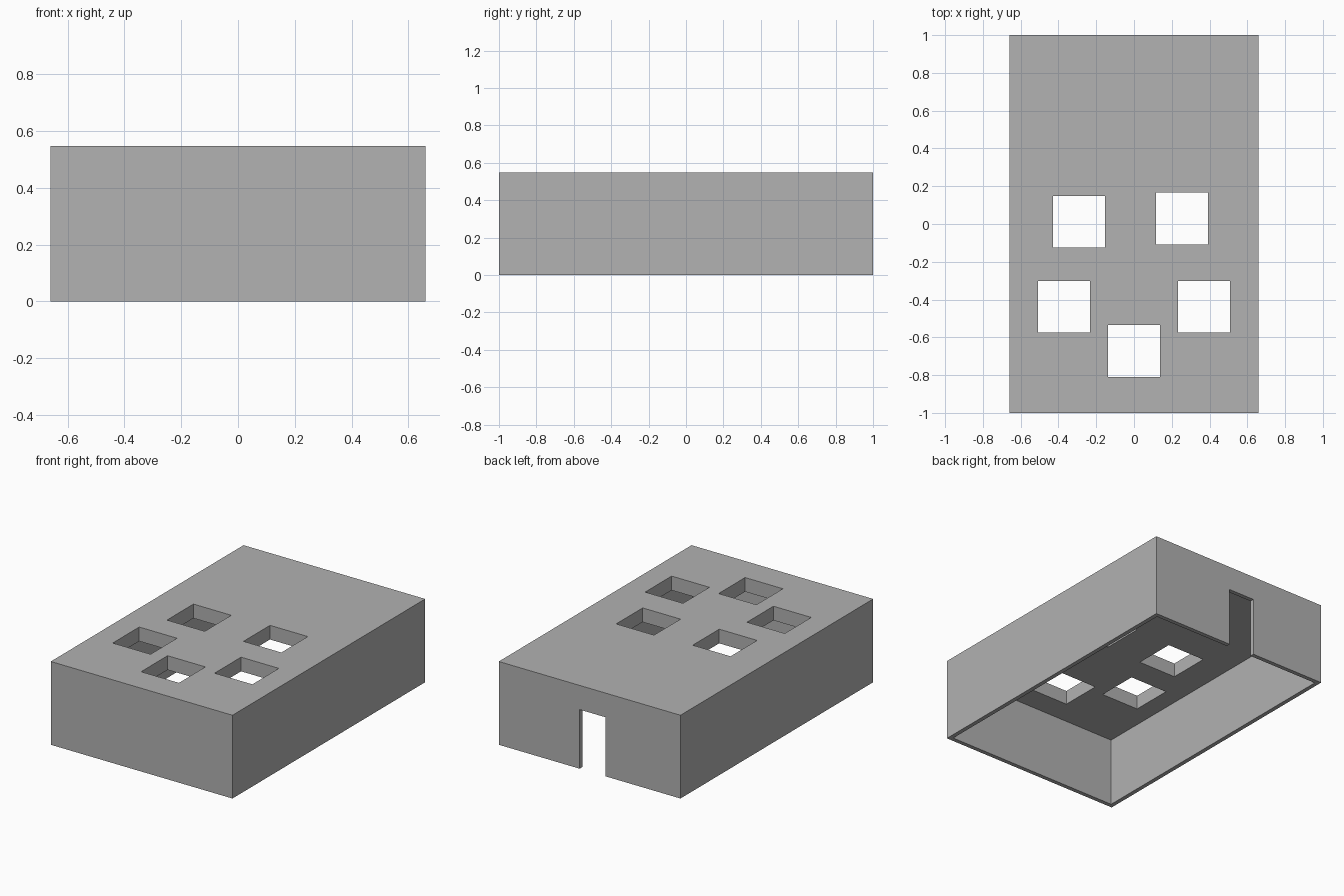
import bpy

if "Cube" in bpy.data.objects:
    bpy.data.objects.remove(bpy.data.objects["Cube"], do_unlink=True)

HALF_X, HALF_Y, HEIGHT = 0.66, 1.0, 0.547
WALL, ROOF, HOLE = 0.028, 0.093, 0.275

grey = bpy.data.materials.new("plain grey")
grey.use_nodes = True
colour = (0.445, 0.445, 0.445, 1)
grey.diffuse_color = colour
grey.node_tree.nodes["Principled BSDF"].inputs["Base Color"].default_value = colour


def box(name, low, high):
    """Axis-aligned box between two corners."""
    centre = [(a + b) / 2 for a, b in zip(low, high)]
    bpy.ops.mesh.primitive_cube_add(size=1, location=centre)
    obj = bpy.context.object
    obj.name = name
    obj.scale = [b - a for a, b in zip(low, high)]
    bpy.ops.object.transform_apply(location=True, rotation=False, scale=True)
    obj.data.materials.append(grey)
    return obj


def cut(target, name, low, high):
    """Subtract a box from the target, then discard the cutter."""
    cutter = box(name, low, high)
    cutter.hide_render = True
    bpy.context.view_layer.objects.active = target
    mod = target.modifiers.new(name, "BOOLEAN")
    mod.operation = "DIFFERENCE"
    mod.solver = "EXACT"
    mod.object = cutter
    bpy.ops.object.modifier_apply(modifier=mod.name)
    bpy.data.objects.remove(cutter, do_unlink=True)


# Outer shell, open underneath
shell = box("box_shell", (-HALF_X, -HALF_Y, 0), (HALF_X, HALF_Y, HEIGHT))
cut(shell, "cavity", (WALL - HALF_X, WALL - HALF_Y, -0.2),
    (HALF_X - WALL, HALF_Y - WALL, HEIGHT - ROOF))

# Square openings through the roof
for x, y in [(-0.291, 0.012), (0.254, 0.028), (-0.37, -0.438), (0.37, -0.438), (0, -0.672)]:
    r = HOLE / 2
    cut(shell, "roof_opening", (x - r, y - r, HEIGHT - 0.2), (x + r, y + r, HEIGHT + 0.2))

# Doorway in the back wall
cut(shell, "doorway", (-0.117, HALF_Y - 0.1, -0.2), (0.073, HALF_Y + 0.1, 0.388))
